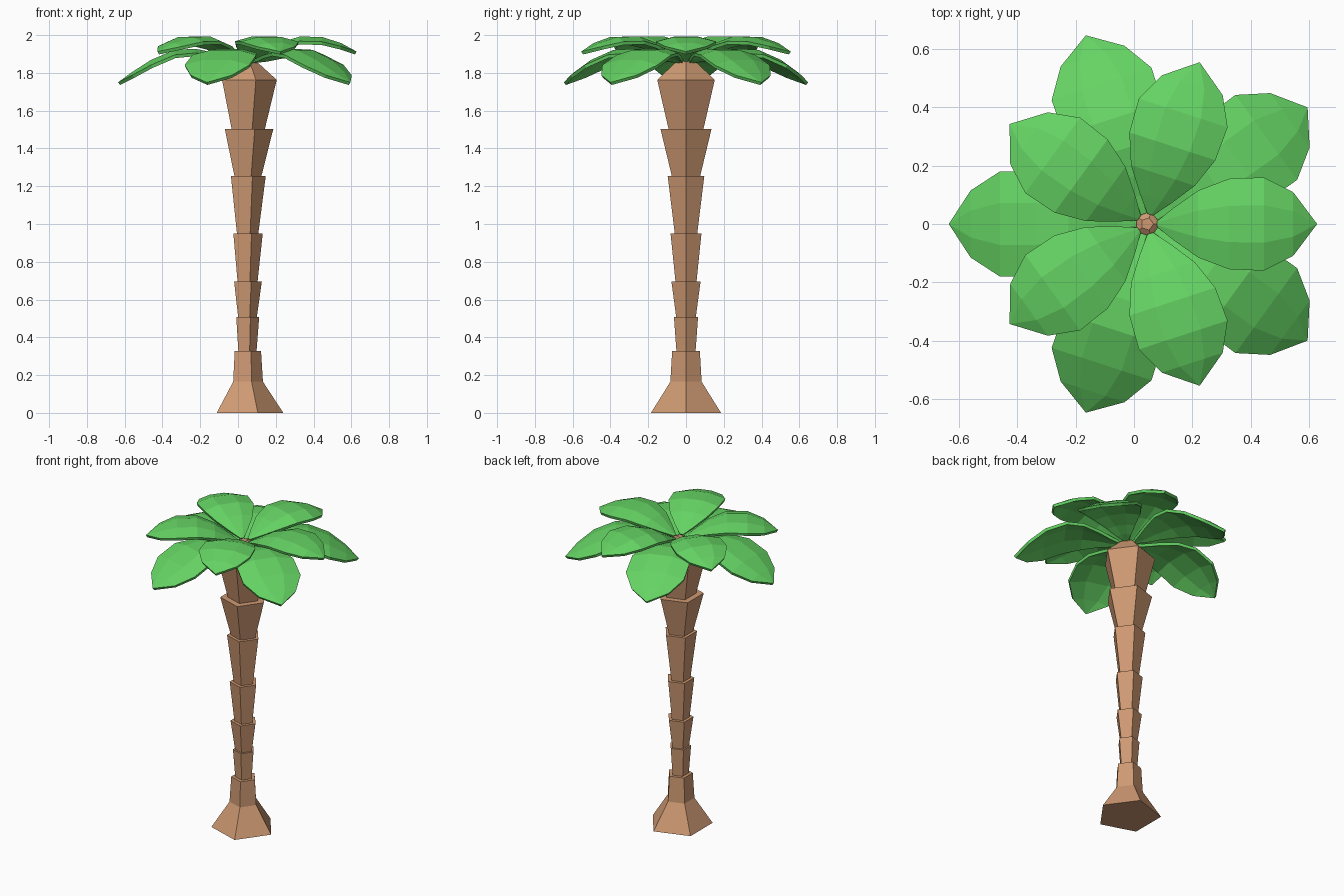
import bpy, bmesh, math

if "Cube" in bpy.data.objects:
    bpy.data.objects.remove(bpy.data.objects["Cube"])

CX = 0.045  # trunk axis


def material(name, rgb):
    m = bpy.data.materials.new(name)
    m.diffuse_color = (*rgb, 1)
    m.use_nodes = True
    m.node_tree.nodes["Principled BSDF"].inputs["Base Color"].default_value = m.diffuse_color
    return m


BARK = material("bark", (0.62, 0.32, 0.17))
GREEN = material("leaf_green", (0.13, 0.65, 0.125))


def finish(bm, name, mat):
    mesh = bpy.data.meshes.new(name)
    bm.to_mesh(mesh)
    bm.free()
    mesh.materials.append(mat)
    ob = bpy.data.objects.new(name, mesh)
    bpy.context.collection.objects.link(ob)
    ob.location.x = CX
    return ob


def pentagon_loft(name, profile):
    """Closed five-sided solid through (radius, z) rings, one corner facing +x."""
    bm = bmesh.new()
    rings = [[bm.verts.new((r * math.cos(k * math.tau / 5),
                            r * math.sin(k * math.tau / 5), z)) for k in range(5)]
             for r, z in profile]
    for a, b in zip(rings, rings[1:]):
        for k in range(5):
            n = (k + 1) % 5
            bm.faces.new((a[k], a[n], b[n], b[k]))
    bm.faces.new(rings[0][::-1])
    bm.faces.new(rings[-1])
    return finish(bm, name, BARK)


def leaf(name, angle, stations, drop):
    """Domed leaf through (distance, half width, ridge height) stations."""
    bm = bmesh.new()
    widest = max(w for _, w, _ in stations)
    rows = []
    for r, w, z in stations:
        rows.append([bm.verts.new((r, s * w, z - d * drop * w / widest))
                     for s, d in ((-1, 1), (-0.4, 0.1), (0.4, 0.1), (1, 1))])
    for a, b in zip(rows, rows[1:]):
        for k in range(3):
            bm.faces.new((a[k], b[k], b[k + 1], a[k + 1]))
    bmesh.ops.remove_doubles(bm, verts=bm.verts, dist=1e-4)  # pointed tip
    ob = finish(bm, name, GREEN)
    ob.rotation_euler.z = angle
    mod = ob.modifiers.new("thickness", "SOLIDIFY")
    mod.thickness = 0.018
    mod.offset = -1
    return ob


# Trunk: flared foot, then stacked segments that widen upward
pentagon_loft("trunk_base", [(0.195, 0), (0.087, 0.165), (0.077, 0.328)])
segments = [
    (0.053, 0.328, 0.067, 0.507),
    (0.054, 0.507, 0.081, 0.695),
    (0.058, 0.695, 0.086, 0.95),
    (0.062, 0.95, 0.102, 1.255),
    (0.078, 1.255, 0.142, 1.503),
]
for i, (r0, z0, r1, z1) in enumerate(segments):
    pentagon_loft(f"trunk_segment_{i + 1}", [(r0, z0 - 0.005), (r1, z1)])

# Crown of the trunk with its tapered cap
pentagon_loft("trunk_top", [(0.096, 1.498), (0.16, 1.763), (0.065, 1.85), (0.022, 1.878)])

# Two tiers of five leaves
upper = [(0.034, 0.010, 1.875), (0.09, 0.055, 1.91), (0.175, 0.115, 1.96), (0.28, 0.155, 1.995),
         (0.40, 0.16, 1.993), (0.50, 0.11, 1.96), (0.583, 0, 1.913)]
lower = [(0.036, 0.010, 1.87), (0.10, 0.05, 1.885), (0.17, 0.09, 1.908), (0.27, 0.145, 1.93),
         (0.38, 0.178, 1.925), (0.505, 0.18, 1.872), (0.605, 0.115, 1.807), (0.68, 0, 1.75)]
for k in range(5):
    leaf(f"upper_leaf_{k + 1}", k * math.tau / 5, upper, 0.028)
    leaf(f"lower_leaf_{k + 1}", (k + 0.5) * math.tau / 5, lower, 0.03)
